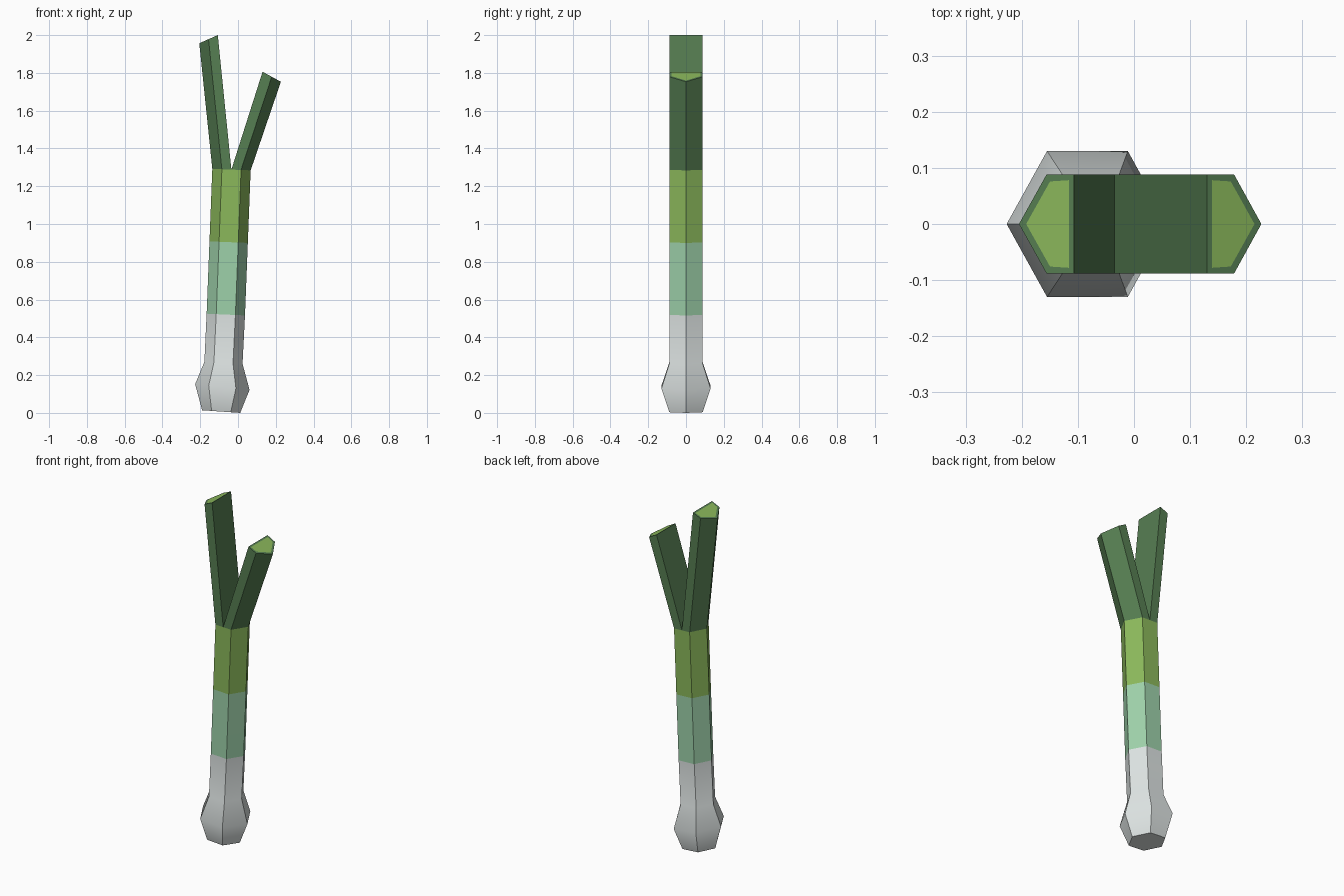
import bpy, bmesh, math
from mathutils import Vector

if "Cube" in bpy.data.objects:
    bpy.data.objects.remove(bpy.data.objects["Cube"])


def material(name, rgb):
    m = bpy.data.materials.new(name)
    lin = [((c / 255 + 0.055) / 1.055) ** 2.4 for c in rgb]
    m.diffuse_color = (*lin, 1)
    m.use_nodes = True
    m.node_tree.nodes["Principled BSDF"].inputs["Base Color"].default_value = m.diffuse_color
    return m


WHITE = material("bulb white", (221, 227, 226))
MINT = material("pale mint green", (158, 209, 170))
LIME = material("lime green", (139, 184, 91))
DARK = material("dark leaf green", (86, 126, 82))


def finish(bm, name, mats):
    bmesh.ops.recalc_face_normals(bm, faces=bm.faces)
    me = bpy.data.meshes.new(name)
    bm.to_mesh(me)
    bm.free()
    for m in mats:
        me.materials.append(m)
    ob = bpy.data.objects.new(name, me)
    bpy.context.collection.objects.link(ob)
    return ob


def section(bm, left, right, half_y, fractions):
    """Ring of points between two side points (x, z); fractions are (along, y sign)."""
    a, b = Vector((left[0], 0, left[1])), Vector((right[0], 0, right[1]))
    return [bm.verts.new(a.lerp(b, t) + Vector((0, s * half_y, 0))) for t, s in fractions]


def bridge(bm, r0, r1, mat):
    n = len(r0)
    for i in range(n):
        j = (i + 1) % n
        bm.faces.new((r0[i], r0[j], r1[j], r1[i])).material_index = mat


HEX = [(0, 0), (0.25, -1), (0.75, -1), (1, 0), (0.75, 1), (0.25, 1)]

# Stem: slightly leaning hexagonal tube with a bulb, in colour bands
rings = [  # left point, right point, half depth, band material above
    ((-0.190, 0.014), (0.012, 0.000), 0.088, 0),
    ((-0.227, 0.152), (0.061, 0.122), 0.130, 0),
    ((-0.178, 0.270), (0.024, 0.260), 0.088, 0),
    ((-0.166, 0.525), (0.037, 0.516), 0.088, 1),
    ((-0.151, 0.908), (0.052, 0.900), 0.088, 2),
    ((-0.136, 1.292), (0.067, 1.284), 0.088, 2),
]
bm = bmesh.new()
loops = [section(bm, l, r, h, HEX) for l, r, h, _ in rings]
for k in range(len(loops) - 1):
    bridge(bm, loops[k], loops[k + 1], rings[k][3])
bm.faces.new(loops[0])
bm.faces.new(loops[-1]).material_index = 2
stem = finish(bm, "stem", [WHITE, MINT, LIME])
bpy.context.view_layer.objects.active = stem
stem.select_set(True)
bpy.ops.object.shade_smooth_by_angle(angle=math.radians(45))


# Leaves: each is half of the hexagon, cut square with a lime inset on the end
def leaf(name, base, top, outline):
    bm = bmesh.new()
    r0 = section(bm, *base, 0.088, outline)
    r1 = section(bm, *top, 0.088, outline)
    bridge(bm, r0, r1, 0)
    cap = bm.faces.new(r1)
    bmesh.ops.recalc_face_normals(bm, faces=bm.faces)
    bmesh.ops.inset_individual(bm, faces=[cap], thickness=0.014)
    cap.material_index = 1
    finish(bm, name, [DARK, LIME])


POINT_LEFT = [(0, 0), (0.5, -1), (1, -1), (1, 1), (0.5, 1)]
POINT_RIGHT = [(1 - t, s) for t, s in POINT_LEFT]
leaf("left_leaf", ((-0.136, 1.292), (-0.035, 1.288)),
     ((-0.205, 1.957), (-0.107, 2.000)), POINT_LEFT)
leaf("right_leaf", ((-0.035, 1.288), (0.067, 1.284)),
     ((0.130, 1.806), (0.227, 1.753)), POINT_RIGHT)
